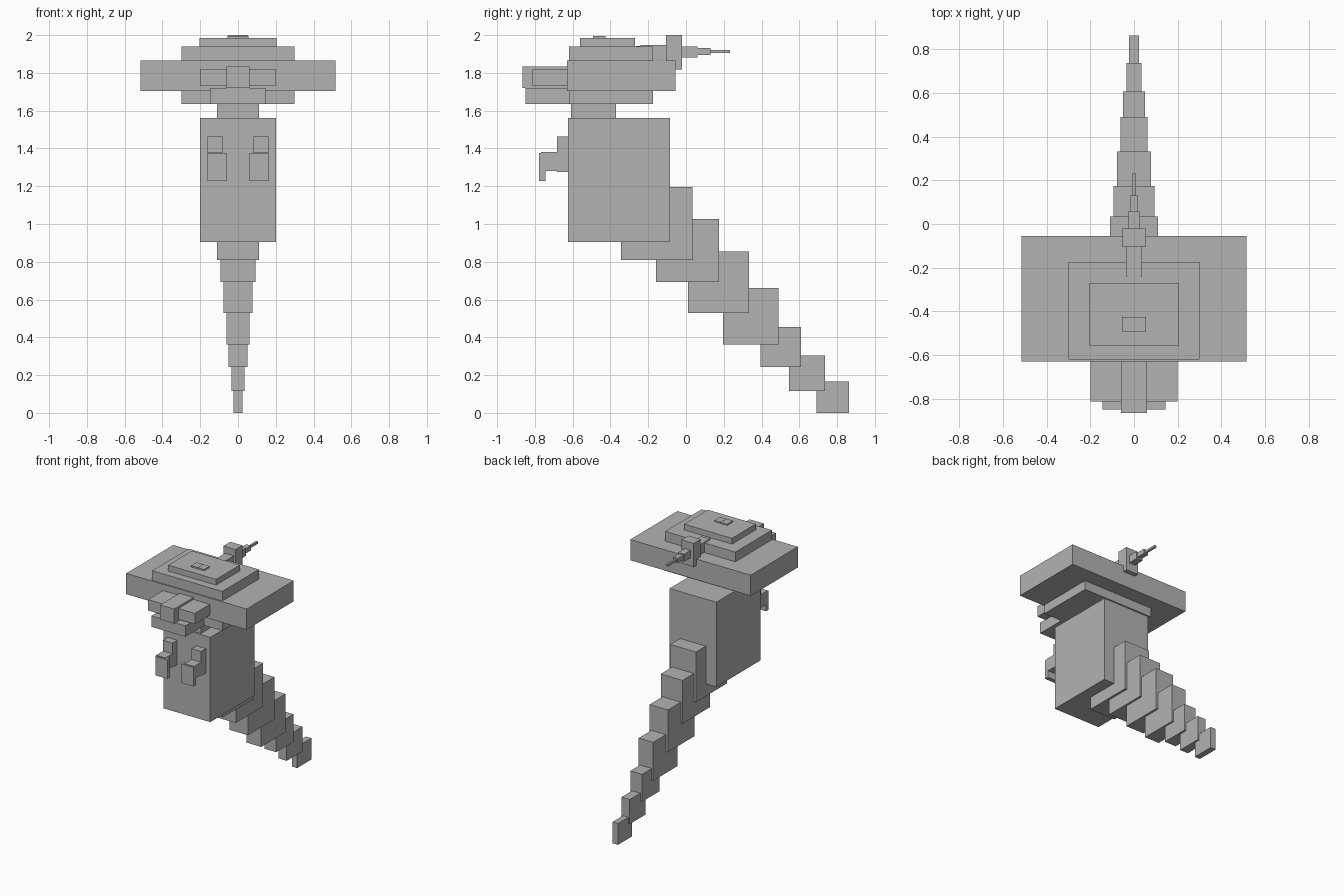
import bpy
import bmesh
from mathutils import Matrix, Vector

default_cube = bpy.data.objects.get("Cube")
if default_cube:
    bpy.data.objects.remove(default_cube, do_unlink=True)

# One plain grey for every part
grey = bpy.data.materials.new("plain_grey")
grey.use_nodes = True
colour = (0.45, 0.45, 0.45, 1)
grey.diffuse_color = colour
grey.node_tree.nodes["Principled BSDF"].inputs["Base Color"].default_value = colour


def box(name, half_width, depth, height, centre_x=0):
    """Flat-faced block spanning depth (back and front y) and height (low and high z)."""
    size = Vector((2 * half_width, depth[1] - depth[0], height[1] - height[0]))
    centre = Vector((centre_x, sum(depth) / 2, sum(height) / 2))
    mesh = bpy.data.meshes.new(name)
    builder = bmesh.new()
    bmesh.ops.create_cube(builder, size=1, matrix=Matrix.Diagonal(size).to_4x4())
    builder.to_mesh(mesh)
    builder.free()
    mesh.materials.append(grey)
    part = bpy.data.objects.new(name, mesh)
    part.location = centre
    bpy.context.scene.collection.objects.link(part)
    return part


# Body, neck and head
box("body", 0.2, depth=(-0.625, -0.085), height=(0.905, 1.56))
box("neck", 0.11, depth=(-0.61, -0.37), height=(1.56, 1.64))
box("head", 0.3, depth=(-0.62, -0.175), height=(1.635, 1.94))

# Broad hat with a stepped crown
box("hat_brim", 0.515, depth=(-0.63, -0.055), height=(1.705, 1.865))
box("hat_crown", 0.205, depth=(-0.56, -0.27), height=(1.94, 1.985))

# Face
box("lower_jaw", 0.145, depth=(-0.85, -0.62), height=(1.635, 1.72))
box("snout", 0.06, depth=(-0.865, -0.62), height=(1.72, 1.833))

# Parts that come in left and right pairs
for side, sign in (("left", 1), ("right", -1)):
    box(side + "_cheek", 0.07, (-0.813, -0.62), (1.733, 1.817), sign * 0.13)
    box(side + "_hat_stud", 0.027, (-0.493, -0.425), (1.985, 1.995), sign * 0.028)
    box(side + "_upper_arm", 0.04, (-0.683, -0.625), (1.275, 1.463), sign * 0.122)
    box(side + "_forearm", 0.04, (-0.768, -0.683), (1.28, 1.38), sign * 0.122)
    box(side + "_hand", 0.051, (-0.777, -0.745), (1.228, 1.375), sign * 0.111)

# Tail blocks shrink as they step down and back
tail_blocks = [
    (0.11, (-0.345, 0.035), (0.81, 1.197)),
    (0.093, (-0.16, 0.175), (0.692, 1.027)),
    (0.078, (0.01, 0.333), (0.528, 0.855)),
    (0.062, (0.195, 0.49), (0.363, 0.66)),
    (0.05, (0.395, 0.608), (0.243, 0.455)),
    (0.035, (0.545, 0.737), (0.115, 0.305)),
    (0.023, (0.69, 0.863), (0, 0.165)),
]
for number, (half_width, depth, height) in enumerate(tail_blocks, 1):
    box("tail_block_" + str(number), half_width, depth, height)

# Spiked ornament behind the hat
box("ornament_plate", 0.052, depth=(-0.105, -0.02), height=(1.818, 2))
box("ornament_shaft", 0.037, depth=(-0.24, -0.105), height=(1.87, 1.948))
box("ornament_peg", 0.03, depth=(-0.265, -0.24), height=(1.885, 1.943))
box("spike_base", 0.026, depth=(-0.02, 0.06), height=(1.882, 1.94))
box("spike_middle", 0.019, depth=(0.06, 0.13), height=(1.895, 1.932))
box("spike_tip", 0.008, depth=(0.13, 0.233), height=(1.905, 1.922))
